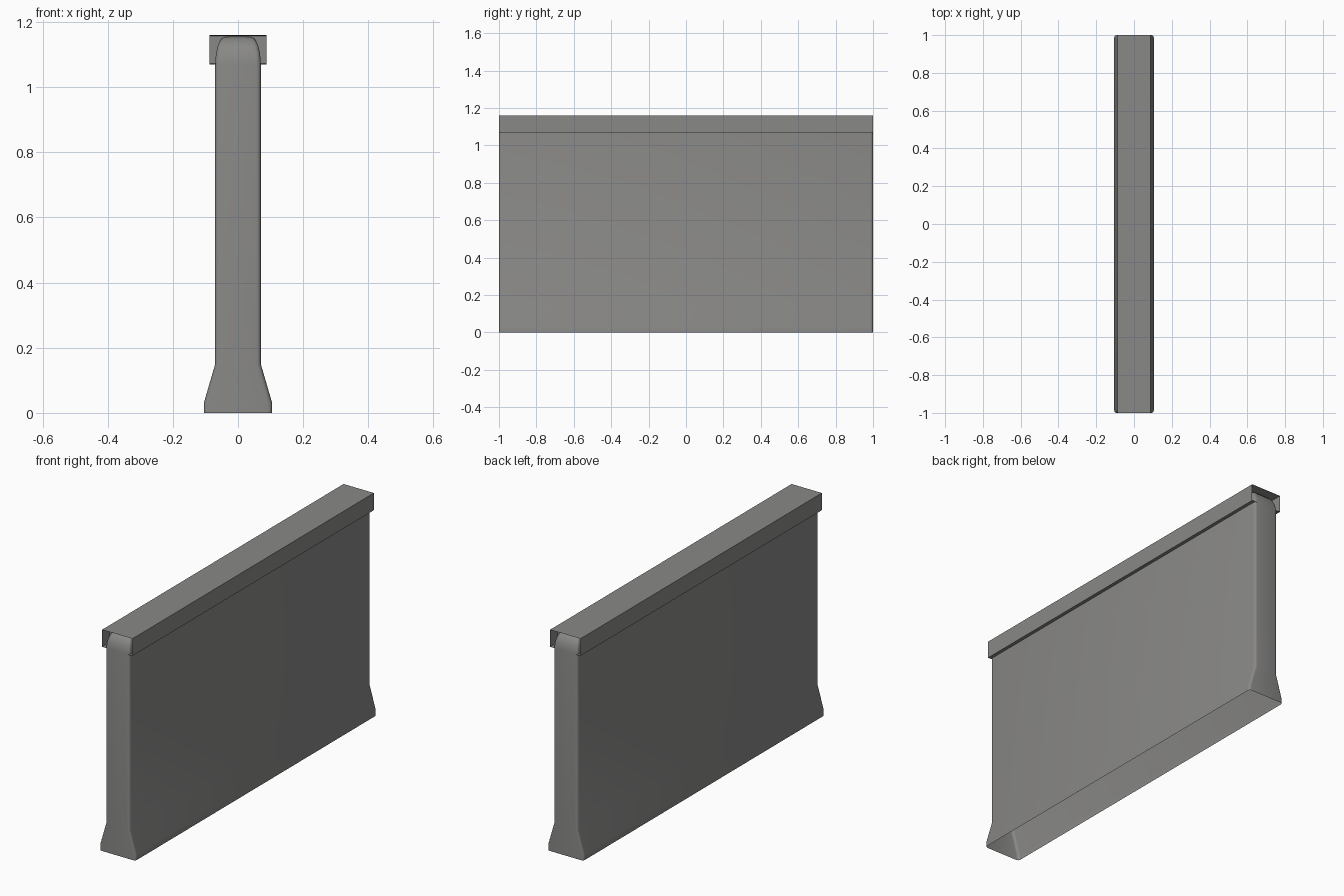
import bpy, bmesh, math
from mathutils import Vector

cube = bpy.data.objects.get("Cube")
if cube:
    bpy.data.objects.remove(cube, do_unlink=True)

# One plain grey for the whole wall
grey = bpy.data.materials.new("concrete_grey")
grey.use_nodes = True
colour = (0.25, 0.248, 0.243, 1)
grey.diffuse_color = colour
shader = grey.node_tree.nodes["Principled BSDF"]
shader.inputs["Base Color"].default_value = colour
shader.inputs["Roughness"].default_value = 0.9


def finish(name, bm, angle):
    mesh = bpy.data.meshes.new(name)
    bm.to_mesh(mesh)
    bm.free()
    mesh.materials.append(grey)
    obj = bpy.data.objects.new(name, mesh)
    bpy.context.collection.objects.link(obj)
    bpy.ops.object.select_all(action="DESELECT")
    obj.select_set(True)
    bpy.context.view_layer.objects.active = obj
    bpy.ops.object.shade_smooth_by_angle(angle=math.radians(angle))
    return obj


def rounded_ring(bm, half_x, half_y, z, radius=0.014, steps=4):
    """Rectangle with rounded corners, counterclockwise."""
    ring = []
    for corner, (sx, sy) in enumerate([(1, 1), (-1, 1), (-1, -1), (1, -1)]):
        for i in range(steps + 1):
            a = math.pi / 2 * (corner + i / steps)
            ring.append(bm.verts.new((sx * (half_x - radius) + radius * math.cos(a),
                                      sy * (half_y - radius) + radius * math.sin(a), z)))
    return ring


# Wall body: open underneath, flared foot, straight sides, rounded top
bm = bmesh.new()
sections = [(0.105, 1, 0), (0.105, 1, 0.03), (0.07, 1, 0.15), (0.07, 1, 1.07)]
for i in range(1, 5):
    a = math.pi / 2 * i / 4
    inward = 1 - math.cos(a)
    sections.append((0.07 - 0.03 * inward, 1 - 0.06 * inward, 1.07 + 0.085 * math.sin(a)))
rings = [rounded_ring(bm, *s) for s in sections]
for low, high in zip(rings, rings[1:]):
    for i in range(len(low)):
        j = (i + 1) % len(low)
        bm.faces.new((low[i], low[j], high[j], high[i]))
bm.faces.new(rings[-1])
finish("wall_body", bm, 40)

# Coping: long cap with recessed ends
bm = bmesh.new()
bmesh.ops.create_cube(bm, size=1)
for v in bm.verts:
    v.co = Vector((v.co.x * 0.176, v.co.y * 2, 1.115 + v.co.z * 0.09))
bm.normal_update()
ends = [f for f in bm.faces if abs(f.normal.y) > 0.9]
bmesh.ops.inset_individual(bm, faces=ends, thickness=0.003)
for f in ends:
    bmesh.ops.translate(bm, verts=f.verts, vec=-0.06 * f.normal)
finish("coping", bm, 30)
